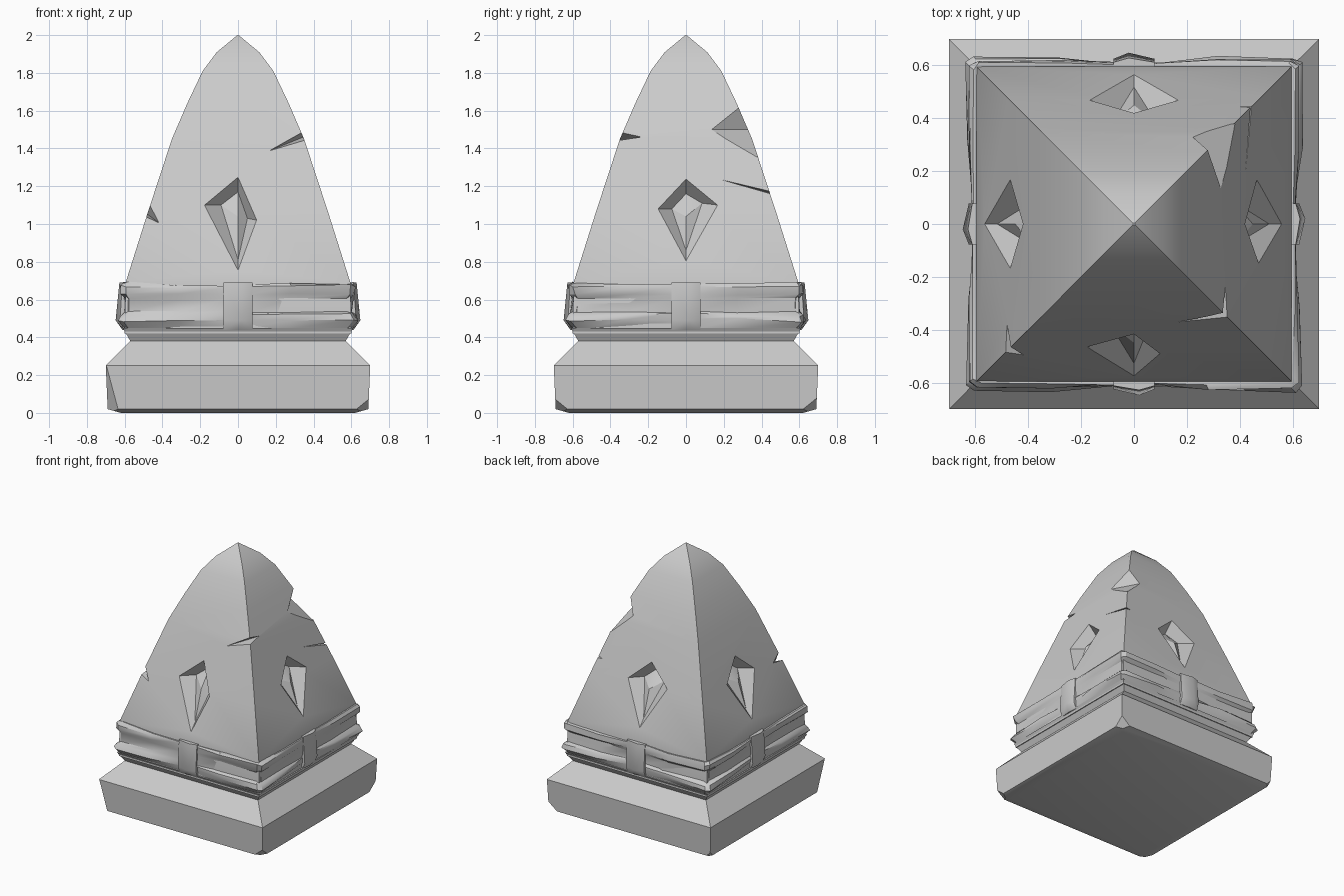
import bpy, bmesh, random
from math import pi, radians
from mathutils import Matrix, Vector

if "Cube" in bpy.data.objects:
    bpy.data.objects.remove(bpy.data.objects["Cube"])

random.seed(4)


def turn(k):
    return Matrix.Rotation(k * pi / 2, 4, 'Z')


def to_object(name, bm):
    bmesh.ops.recalc_face_normals(bm, faces=bm.faces)
    mesh = bpy.data.meshes.new(name)
    bm.to_mesh(mesh)
    bm.free()
    obj = bpy.data.objects.new(name, mesh)
    bpy.context.collection.objects.link(obj)
    return obj


def loft(rings, closed=False):
    bm = bmesh.new()
    rows = [[bm.verts.new(p) for p in ring] for ring in rings]
    n = len(rows[0])
    pairs = list(zip(rows, rows[1:])) + ([(rows[-1], rows[0])] if closed else [])
    for a, b in pairs:
        for i in range(n):
            j = (i + 1) % n
            bm.faces.new((a[i], a[j], b[j], b[i]))
    if not closed:
        bm.faces.new(rows[0])
        bm.faces.new(rows[-1])
    return bm


def square(h, z):
    return [(-h, -h, z), (h, -h, z), (h, h, z), (-h, h, z)]


def hull(name, points):
    bm = bmesh.new()
    for p in points:
        bm.verts.new(p)
    bmesh.ops.convex_hull(bm, input=bm.verts)
    return to_object(name, bm)


def carve(obj, cutter):
    mod = obj.modifiers.new("carve", 'BOOLEAN')
    mod.operation, mod.solver, mod.object = 'DIFFERENCE', 'EXACT', cutter
    bpy.context.view_layer.objects.active = obj
    bpy.ops.object.modifier_apply(modifier=mod.name)
    bpy.data.objects.remove(cutter)


def shade(obj, angle=25):
    bpy.ops.object.select_all(action='DESELECT')
    obj.select_set(True)
    bpy.context.view_layer.objects.active = obj
    bpy.ops.object.shade_smooth_by_angle(angle=radians(angle))


# Base block with flared foot and chipped lower corners
bm = loft([square(h, z) for h, z in
           [(0.62, 0.0), (0.69, 0.02), (0.70, 0.25), (0.57, 0.38), (0.61, 0.45)]])
chips = [((-0.635, -0.69, 0.02), (-1, -0.75, -0.3)),
         ((0.64, -0.69, 0.03), (0.7, -0.7, -0.9)),
         ((0.62, 0.69, 0.02), (0.7, 0.7, -0.9)),
         ((-0.66, 0.69, 0.02), (-0.7, 0.7, -0.7))]
for co, no in chips:
    bmesh.ops.bisect_plane(bm, geom=bm.verts[:] + bm.edges[:] + bm.faces[:],
                           plane_co=co, plane_no=no, clear_outer=True)
    bmesh.ops.holes_fill(bm, edges=[e for e in bm.edges if e.is_boundary])
shade(to_object("base", bm))

# Spire: four-sided, curving in to a point
profile = [(0.60, 0.42), (0.595, 0.69), (0.478, 1.06), (0.35, 1.45),
           (0.268, 1.64), (0.187, 1.81), (0.112, 1.91), (0.003, 2.0)]
spire = to_object("spire", loft([square(h, z) for h, z in profile]))


def half_width(z):
    for (h0, z0), (h1, z1) in zip(profile, profile[1:]):
        if z0 <= z <= z1:
            return h0 + (h1 - h0) * (z - z0) / (z1 - z0)


# Diamond recesses with a faceted raised floor, one per face
eyes = [(0.18, 1.10, 0.10, 1.02, 1.25, 0.75), (0.15, 1.08, 0.17, 1.10, 1.24, 0.80),
        (0.17, 1.09, 0.17, 1.09, 1.24, 0.78), (0.17, 1.09, 0.17, 1.09, 1.24, 0.78)]
for k, (l, lz, r, rz, top, bot) in enumerate(eyes):
    rim = [(0, bot), (r, rz), (0, top), (-l, lz)]
    floor = [(0, bot + 0.06, 0.03), (r * 0.5, rz + 0.01, 0.085),
             (0, top - 0.08, 0.1), (-l * 0.5, lz, 0.085)]
    bm = loft([[(x, -0.8, z) for x, z in rim],
               [(x, -half_width(z) - 0.003, z) for x, z in rim],
               [(x, -half_width(z) + d, z) for x, z, d in floor]])
    bm.faces.ensure_lookup_table()
    bmesh.ops.poke(bm, faces=[bm.faces[-1]])
    bm.verts.ensure_lookup_table()
    bm.verts[-1].co = (0, -half_width(1.04) + 0.035, 1.04)
    bm.transform(turn(k))
    carve(spire, to_object("recess_cutter", bm))

# Cracks and chips on the spire edges
cracks = [[(0.16, -0.375, 1.385), (0.38, -0.42, 1.53), (0.38, -0.42, 1.44),
           (0.37, -0.22, 1.47), (0.30, -0.29, 1.45)],
          [(0.425, 0.13, 1.25), (0.5, 0.47, 1.18), (0.5, 0.47, 1.15),
           (0.40, 0.46, 1.16)],
          [(0.28, 0.28, 1.62), (0.348, 0.10, 1.5), (0.41, 0.38, 1.33),
           (0.20, 0.37, 1.5), (0.45, 0.45, 1.6)],
          [(-0.49, -0.36, 1.06), (-0.47, -0.49, 1.13), (-0.53, -0.53, 1.05),
           (-0.41, -0.51, 1.0)]]
for points in cracks:
    carve(spire, hull("crack_cutter", points))
shade(spire)

# Wrapped band: two rough strands around a sunken middle
section = [(0.545, 0.45), (0.60, 0.445), (0.632, 0.49), (0.622, 0.52),
           (0.596, 0.535), (0.598, 0.61), (0.618, 0.635), (0.622, 0.675),
           (0.605, 0.69), (0.545, 0.68)]
rings = []
for k in range(4):
    for t in (-0.96, -0.5, -0.1, 0.1, 0.45, 0.96):
        ring = []
        for i, (out, z) in enumerate(section):
            if abs(t) < 0.2 and 2 <= i <= 7:
                out = 0.606
            if 0 < i < 9:
                out += random.uniform(-0.007, 0.007)
                z += random.uniform(-0.01, 0.006)
            z = 0.57 + (z - 0.57) * (1 if abs(t) > 0.9 else 0.93)
            ring.append(turn(k) @ Vector((t * out, -out, z)))
        rings.append(ring)
shade(to_object("band", loft(rings, closed=True)), 30)

# Clasp in the middle of each side of the band
for k in range(4):
    pts = [(s * 0.077, -y, z) for s in (-1, 1) for y, z in
           [(0.56, 0.44), (0.605, 0.44), (0.625, 0.49), (0.612, 0.69), (0.56, 0.69)]]
    pts += [(0, -0.612, 0.44), (0.02, -0.648, 0.49), (0.02, -0.628, 0.69)]
    shade(hull("band_clasp", [turn(k) @ Vector(p) for p in pts]), 30)
